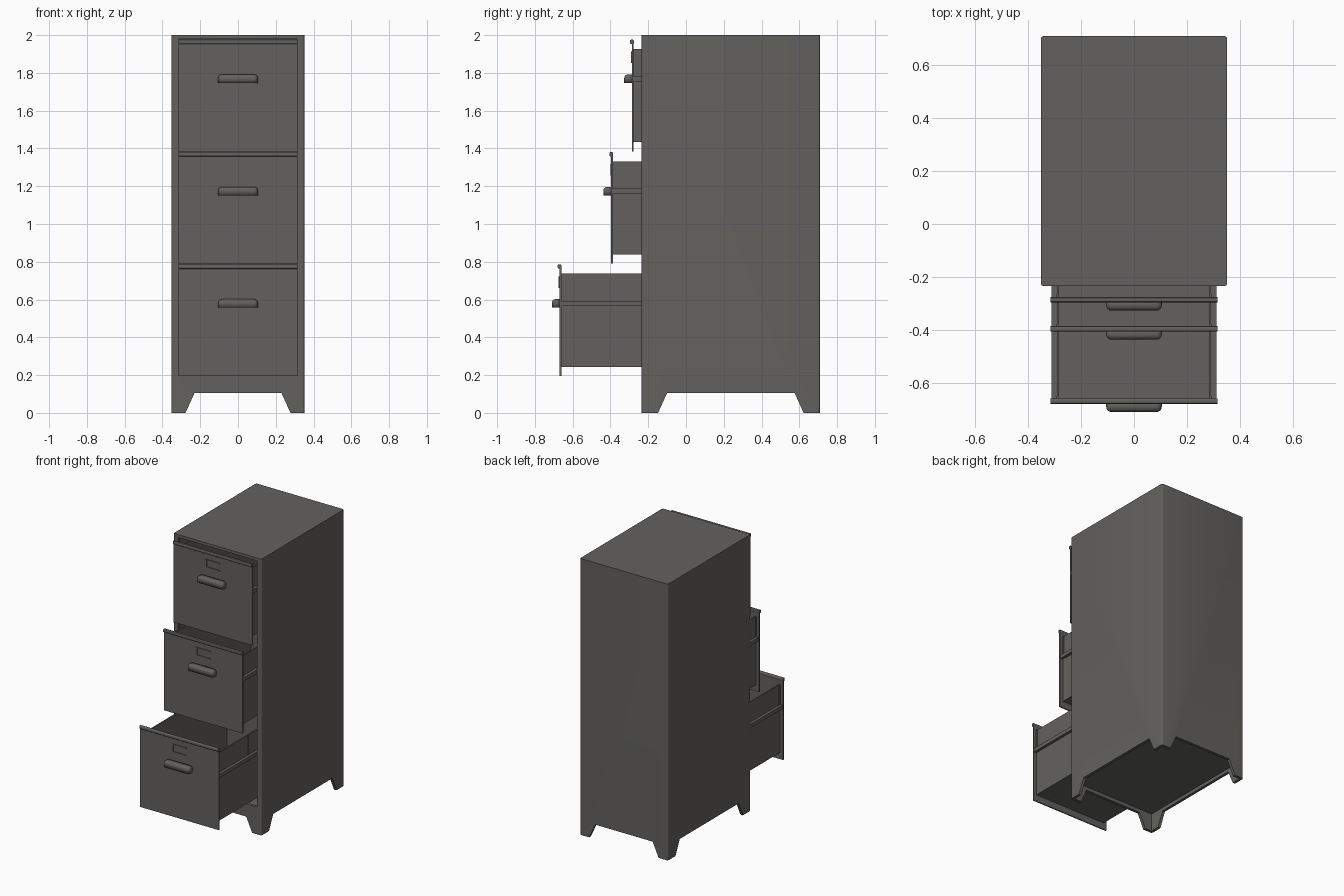
import bpy, bmesh
from mathutils import Vector

if "Cube" in bpy.data.objects:
    bpy.data.objects.remove(bpy.data.objects["Cube"])

steel = bpy.data.materials.new("dark grey steel")
steel.diffuse_color = (0.125, 0.121, 0.113, 1)
steel.use_nodes = True
steel.node_tree.nodes["Principled BSDF"].inputs["Base Color"].default_value = steel.diffuse_color


def finish(name, bm, smooth=False):
    bmesh.ops.recalc_face_normals(bm, faces=bm.faces[:])
    me = bpy.data.meshes.new(name)
    bm.to_mesh(me)
    bm.free()
    me.materials.append(steel)
    ob = bpy.data.objects.new(name, me)
    bpy.context.collection.objects.link(ob)
    if smooth:
        activate(ob)
        bpy.ops.object.shade_smooth_by_angle()
    return ob


def activate(ob):
    bpy.ops.object.select_all(action='DESELECT')
    ob.select_set(True)
    bpy.context.view_layer.objects.active = ob


def add_box(bm, lo, hi):
    lo, hi = Vector(lo), Vector(hi)
    vs = bmesh.ops.create_cube(bm, size=1)["verts"]
    for v in vs:
        v.co = (lo + hi) / 2 + Vector(a * b for a, b in zip(v.co, hi - lo))
    return vs


def box(name, lo, hi):
    bm = bmesh.new()
    add_box(bm, lo, hi)
    return finish(name, bm)


def both_sides(name, x0, x1, lo, hi):
    """Two boxes mirrored over x = 0; lo and hi are (y, z)."""
    bm = bmesh.new()
    add_box(bm, (x0, *lo), (x1, *hi))
    add_box(bm, (-x1, *lo), (-x0, *hi))
    return finish(name, bm)


def prism(name, pts, axis, a, b):
    """Extrude a (horizontal, z) outline along x or y."""
    bm = bmesh.new()
    put = (lambda u, z: (a, u, z)) if axis == 'x' else (lambda u, z: (u, a, z))
    f = bm.faces.new([bm.verts.new(put(u, z)) for u, z in pts])
    new = bmesh.ops.extrude_face_region(bm, geom=[f])["geom"]
    step = Vector((b - a, 0, 0) if axis == 'x' else (0, b - a, 0))
    bmesh.ops.translate(bm, vec=step,
                        verts=[v for v in new if isinstance(v, bmesh.types.BMVert)])
    return finish(name, bm)


def cut(ob, cutter):
    m = ob.modifiers.new("cut", 'BOOLEAN')
    m.operation, m.solver, m.object = 'DIFFERENCE', 'EXACT', cutter
    activate(ob)
    bpy.ops.object.modifier_apply(modifier=m.name)
    bpy.data.objects.remove(cutter)


# Cabinet shell: rounded upright edges, hollow inside and below, cut legs
FRONT, BACK, W = -0.235, 0.71, 0.352
bm = bmesh.new()
add_box(bm, (-W, FRONT, 0), (W, BACK, 2))
upright = [e for e in bm.edges if abs(e.verts[0].co.z - e.verts[1].co.z) > 1]
bmesh.ops.bevel(bm, geom=upright, offset=0.012, segments=4, profile=0.5, affect='EDGES')
cabinet = finish("cabinet_shell", bm)
cut(cabinet, box("cavity", (-0.332, FRONT + 0.02, 0.15), (0.332, BACK - 0.02, 1.98)))
cut(cabinet, box("opening", (-0.315, -0.5, 0.197), (0.315, 0, 1.979)))
cut(cabinet, box("underside", (-0.332, FRONT + 0.02, -0.1), (0.332, BACK - 0.02, 0.13)))
cut(cabinet, prism("leg_cut_x", [(-0.148, 0), (-0.1, 0.105), (0.575, 0.105), (0.623, 0),
                                 (0.623, -0.1), (-0.148, -0.1)], 'x', -1, 1))
cut(cabinet, prism("leg_cut_y", [(-0.278, 0), (-0.23, 0.105), (0.23, 0.105), (0.278, 0),
                                 (0.278, -0.1), (-0.278, -0.1)], 'y', -1, 1))
activate(cabinet)
bpy.ops.object.shade_smooth_by_angle()


def handle(name, dy, dz):
    """Hollow cup pull with rounded top and ends."""
    y0, y1, z0, z1 = -0.71 + dy, -0.667 + dy, 0.557 + dz, 0.602 + dz
    bm = bmesh.new()
    add_box(bm, (-0.105, y0, z0), (0.105, y1, z1))
    bm.normal_update()
    open_faces = [f for f in bm.faces if f.normal.y > 0.9 or f.normal.z < -0.9]
    bmesh.ops.delete(bm, geom=open_faces, context='FACES')
    inner = [e for e in bm.edges if len(e.link_faces) == 2]
    bmesh.ops.bevel(bm, geom=inner, offset=0.02, segments=5, profile=0.5, affect='EDGES')
    ob = finish(name, bm, smooth=True)
    m = ob.modifiers.new("thickness", 'SOLIDIFY')
    m.thickness, m.offset = 0.004, -1


def drawer(tag, dy, dz):
    def b(name, lo, hi):
        shift = Vector((0, dy, dz))
        return box(f"{tag}_{name}", Vector(lo) + shift, Vector(hi) + shift)

    def pair(name, x0, x1, y0, z0, y1, z1):
        both_sides(f"{tag}_{name}", x0, x1, (y0 + dy, z0 + dz), (y1 + dy, z1 + dz))

    # Front panel with rolled lip along the top
    b("front_panel", (-0.315, -0.669, 0.195), (0.315, -0.66, 0.775))
    bm = bmesh.new()
    add_box(bm, (-0.315, -0.679 + dy, 0.763 + dz), (0.315, -0.659 + dy, 0.786 + dz))
    long = [e for e in bm.edges if abs(e.verts[0].co.x - e.verts[1].co.x) > 0.3]
    bmesh.ops.bevel(bm, geom=long, offset=0.006, segments=3, profile=0.5, affect='EDGES')
    finish(f"{tag}_front_lip", bm, smooth=True)
    # Tray
    pair("side_wall", 0.283, 0.291, -0.66, 0.243, 0.285, 0.737)
    b("floor", (-0.285, -0.66, 0.243), (0.285, 0.285, 0.251))
    b("back_wall", (-0.285, 0.277, 0.25), (0.285, 0.285, 0.737))
    # Side runner, top flange and uprights
    pair("runner", 0.29, 0.311, -0.66, 0.565, 0.285, 0.592)
    for y in (-0.66, -0.3, 0.06):
        pair("side_post", 0.29, 0.295, y, 0.59, y + 0.01, 0.737)
    # Label holder: left, top and bottom strips, open on the right
    b("label_left", (-0.056, -0.674, 0.662), (-0.049, -0.668, 0.722))
    b("label_bottom", (-0.05, -0.674, 0.662), (0.056, -0.668, 0.669))
    b("label_top", (-0.05, -0.674, 0.715), (0.056, -0.668, 0.722))
    handle(f"{tag}_handle", dy, dz)
    # Fixed slide inside the cabinet
    both_sides(f"{tag}_slide", 0.312, 0.334, (-0.2, 0.555 + dz), (0.68, 0.602 + dz))


drawer("bottom_drawer", 0, 0)
drawer("middle_drawer", 0.273, 0.595)
drawer("top_drawer", 0.383, 1.19)
